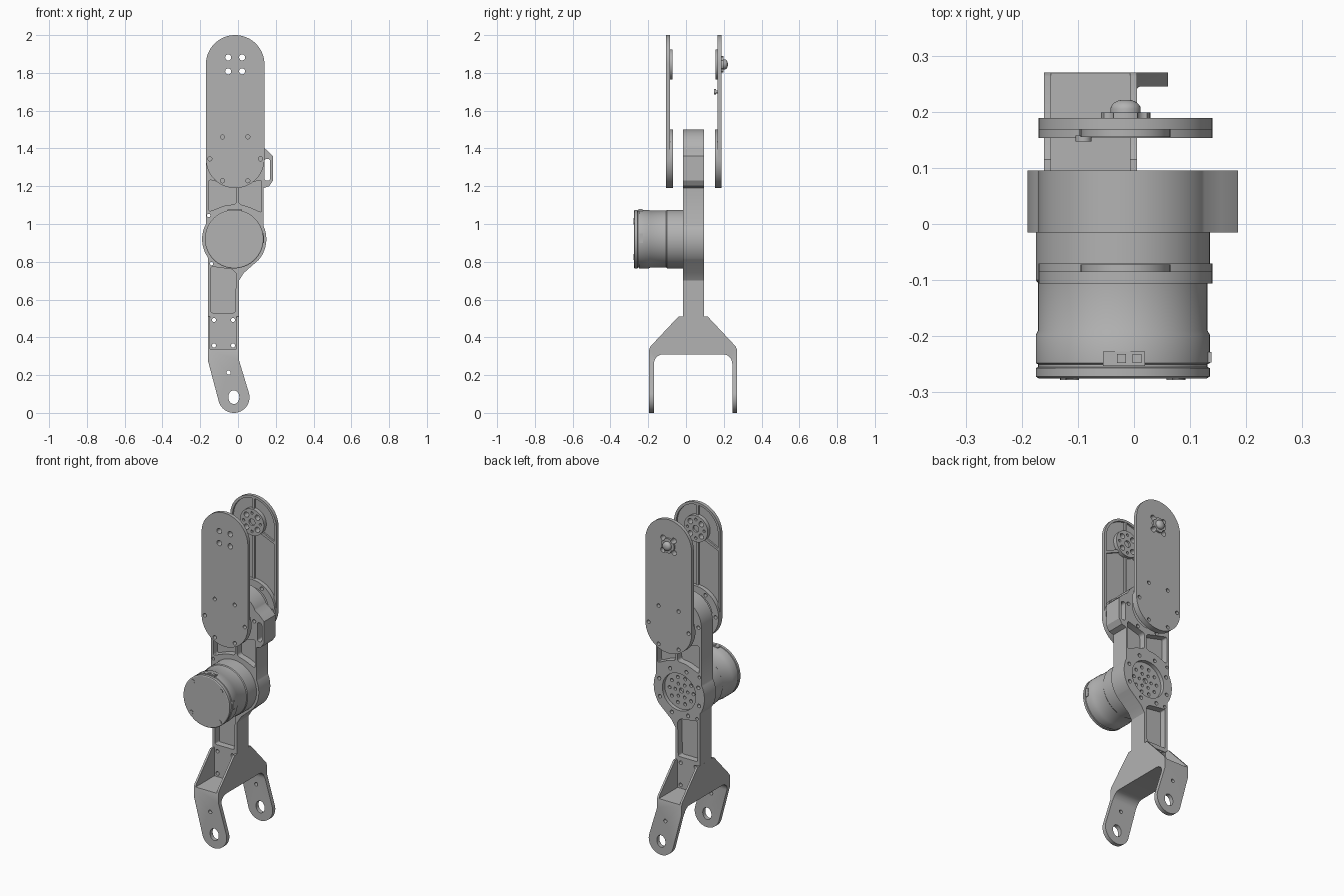
import bpy, bmesh
from math import sin, cos, radians, pi
from mathutils import Vector

if "Cube" in bpy.data.objects:
    bpy.data.objects.remove(bpy.data.objects["Cube"], do_unlink=True)

grey = bpy.data.materials.new("machined grey")
grey.use_nodes = True
GREY = (0.45, 0.45, 0.45, 1)
grey.diffuse_color = GREY
grey.node_tree.nodes["Principled BSDF"].inputs["Base Color"].default_value = GREY


# ---- outline helpers, all in the x-z plane ----
def arc(c, r, a0, a1, n=24):
    angles = [radians(a0 + (a1 - a0) * i / n) for i in range(n + 1)]
    return [(c[0] + r * cos(a), c[1] + r * sin(a)) for a in angles]


def circle(c, r, n=24):
    return arc(c, r, 0, 360, n)[:-1]


def ring_of(c, r, count, hole, start=0):
    return [circle(p, hole, 16) for p in arc(c, r, start, start + 360, count)[:-1]]


def capsule(c, r, z_top):
    return arc((c[0], z_top), r, 0, 180, 32) + arc(c, r, 180, 360, 32)


def rounded(points, r, n=5):
    out = []
    for i, p in enumerate(points):
        p = Vector(p)
        a, b = (p + (Vector(q) - p).normalized() * r
                for q in (points[i - 1], points[(i + 1) % len(points)]))
        for k in range(n + 1):
            t = k / n
            out.append(tuple(a * (1 - t) ** 2 + p * 2 * t * (1 - t) + b * t * t))
    return out


def box(u0, v0, u1, v1):
    return [(u0, v0), (u1, v0), (u1, v1), (u0, v1)]


# ---- solid helpers ----
def finish(name, bm):
    bmesh.ops.recalc_face_normals(bm, faces=bm.faces)
    mesh = bpy.data.meshes.new(name)
    bm.to_mesh(mesh)
    bm.free()
    mesh.materials.append(grey)
    ob = bpy.data.objects.new(name, mesh)
    bpy.context.collection.objects.link(ob)
    return ob


def prism(name, outlines, a, b, axis="y"):
    bm = bmesh.new()
    for pts in outlines:
        ends = [[bm.verts.new((u, d, v) if axis == "y" else (d, u, v)) for u, v in pts]
                for d in (a, b)]
        for loop in ends:
            bm.faces.new(loop)
        for i in range(len(pts)):
            bm.faces.new((ends[0][i - 1], ends[0][i], ends[1][i], ends[1][i - 1]))
    return finish(name, bm)


def turned(name, c, profile, n=64):
    bm = bmesh.new()
    rings = [[bm.verts.new((x, y, z)) for x, z in circle(c, r, n)] for r, y in profile]
    for low, high in zip(rings, rings[1:]):
        for i in range(n):
            bm.faces.new((low[i - 1], low[i], high[i], high[i - 1]))
    bm.faces.new(rings[0])
    bm.faces.new(rings[-1])
    return finish(name, bm)


def combine(ob, tool, operation="DIFFERENCE"):
    mod = ob.modifiers.new("cut", "BOOLEAN")
    mod.operation, mod.solver, mod.object = operation, "EXACT", tool
    bpy.context.view_layer.objects.active = ob
    bpy.ops.object.modifier_apply(modifier=mod.name)
    bpy.data.objects.remove(tool, do_unlink=True)


def cut(ob, outlines, a, b, axis="y"):
    combine(ob, prism("cutter", outlines, a, b, axis))


TOP, ELBOW, MOTOR = (-0.015, 1.845), (-0.015, 1.345), (-0.02, 0.92)
FRONT, BACK = -0.015, 0.095
bolts = ring_of(ELBOW, 0.134, 6, 0.011)
clover = ring_of(TOP, 0.052, 4, 0.016, 45)

# ---- main link ----
outline = (arc(ELBOW, 0.155, 25, 180, 40) + arc(MOTOR, 0.17, 152, 215)
           + [(-0.16, 0.505), (0.005, 0.505), (0.005, 0.7), (0.03, 0.74)]
           + arc(MOTOR, 0.17, -40, 25)
           + [(0.135, 1.19), (0.165, 1.2), (0.185, 1.23), (0.185, 1.36), (0.155, 1.39)])
link = prism("main_link", [outline], FRONT, BACK)
pockets = [
    rounded([(-0.143, 0.53), (-0.015, 0.53), (-0.01, 0.74), (-0.03, 0.76), (-0.143, 0.775)], 0.01),
    rounded([(-0.155, 1.235), (-0.01, 1.2), (-0.01, 1.105), (-0.07, 1.098), (-0.155, 1.065)], 0.015),
    rounded([(0.005, 1.2), (0.125, 1.235), (0.125, 1.06), (0.06, 1.09), (0.005, 1.105)], 0.015)]
for a, b in ((-0.1, 0.025), (0.055, 0.2)):
    cut(link, pockets, a, b)
cut(link, [rounded(box(0.14, 1.23, 0.17, 1.345), 0.014),
           circle((-0.14, 0.79), 0.009), circle((-0.155, 1.045), 0.009)], -0.1, 0.2)
for a, b, c, d in ((-0.1, 0.0, -0.1, 0.02), (0.08, 0.2, 0.06, 0.2)):
    cut(link, [circle(ELBOW, 0.105, 48)], a, b)
    cut(link, bolts, c, d)
cut(link, [circle(MOTOR, 0.112, 48)], 0.072, 0.2)
cut(link, ring_of(MOTOR, 0.142, 8, 0.011, 20) + ring_of(MOTOR, 0.08, 10, 0.01)
    + ring_of(MOTOR, 0.042, 6, 0.009) + [circle(MOTOR, 0.015)], 0.055, 0.2)

# ---- motor ----
turned("motor_housing", MOTOR, [
    (0.15, -0.275), (0.155, -0.272), (0.155, -0.257), (0.151, -0.255), (0.151, -0.25),
    (0.155, -0.248), (0.155, -0.197), (0.151, -0.19), (0.151, -0.105), (0.155, -0.1),
    (0.155, -0.01)])
prism("motor_screws", ring_of(MOTOR, 0.134, 4, 0.012, 42), -0.278, -0.27)
prism("motor_socket", [box(-0.055, 1.06, 0.02, 1.077)], -0.253, -0.227)
for x in (-0.022, 0.005):
    prism("socket_pin", [box(x - 0.008, 1.07, x + 0.008, 1.08)], -0.248, -0.232)
prism("motor_side_port", [box(0.125, 0.9, 0.138, 0.95)], -0.247, -0.228)

# ---- fork at the lower end ----
side = ([(-0.195, 0), (-0.195, 0.335), (-0.188, 0.352), (-0.04, 0.51), (0.115, 0.51),
         (0.263, 0.352), (0.27, 0.335), (0.27, 0), (0.245, 0)]
        + arc((0.195, 0.26), 0.05, 0, 90, 8) + arc((-0.12, 0.26), 0.05, 90, 180, 8)
        + [(-0.17, 0)])
fork = prism("fork", [side], -0.3, 0.2, "x")
foot = (-0.022, 0.083)
shape = [(-0.16, 0.6), (-0.16, 0.28)] + arc(foot, 0.083, 195, 375, 32) + [(0.005, 0.28), (0.005, 0.6)]
combine(fork, prism("fork_outline", [shape], -0.4, 0.4), "INTERSECT")
for a, b in ((-0.4, FRONT), (BACK - 0.005, 0.4)):
    cut(fork, [box(-0.148, 0.337, -0.007, 0.6)], a, b)
slot = [(x, foot[1] + (z - foot[1]) * 1.25) for x, z in circle(foot, 0.029, 32)]
screws = [circle((x, z), 0.011, 16) for x in (-0.127, -0.027) for z in (0.357, 0.492)]
cut(fork, [slot, circle((-0.05, 0.213), 0.011, 16)] + screws, -0.4, 0.4)

# ---- pair of side plates, relieved on their inner faces ----
for label, outer, inward in (("front", -0.106, 1), ("back", 0.189, -1)):
    def y(t):
        return outer + inward * t

    plate = prism(label + "_plate", [capsule(ELBOW, 0.155, TOP[1])], y(0), y(0.021))
    cut(plate, [capsule(ELBOW, 0.14, TOP[1])], y(0.01), y(0.1))
    cut(plate, bolts + clover, y(-0.1), y(0.1))

    flange = prism(label + "_flange", [circle(ELBOW, 0.155, 64)], y(0.009), y(0.036))
    cut(flange, [circle(ELBOW, 0.112, 48)], y(-0.1), y(0.1))
    cut(flange, bolts, y(-0.1), y(0.1))

    hub = prism(label + "_hub", [circle(TOP, 0.08, 48)], y(0.009), y(0.034))
    cut(hub, clover, y(-0.1), y(0.1))
    cut(hub, ring_of(TOP, 0.056, 4, 0.008) + [circle(TOP, 0.02)], y(0.022), y(0.1))

    # ribs between the hub, the flange and the rim
    x = TOP[0]
    prism(label + "_ribs", [box(x - 0.008, 1.48, x + 0.008, 1.78),
                            box(x - 0.008, 1.91, x + 0.008, 1.99)], y(0.009), y(0.02))
    for s in (-1, 1):
        prism(label + "_brace", [[(x + s * 0.05, 1.8), (x + s * 0.145, 1.755),
                                  (x + s * 0.145, 1.74), (x + s * 0.04, 1.785)]],
              y(0.009), y(0.0195))

# ---- pivot knob and stop pin on the back plate ----
washer = prism("pivot_washer", [circle(TOP, 0.044, 48)], 0.188, 0.199)
cut(washer, clover, 0.1, 0.3)
dome = [(0.027, 0.19), (0.027, 0.205)]
dome += [(0.027 * cos(a * pi / 12), 0.205 + 0.017 * sin(a * pi / 12)) for a in range(1, 6)]
turned("pivot_knob", TOP, dome, 32)
turned("stop_pin", (-0.09, 1.7), [(0.008, 0.18), (0.008, 0.158), (0.014, 0.158), (0.014, 0.147)], 20)

# ---- crisp edges, smooth curves ----
for ob in bpy.context.scene.objects:
    ob.select_set(ob.type == "MESH")
bpy.ops.object.shade_smooth_by_angle(angle=radians(30))
